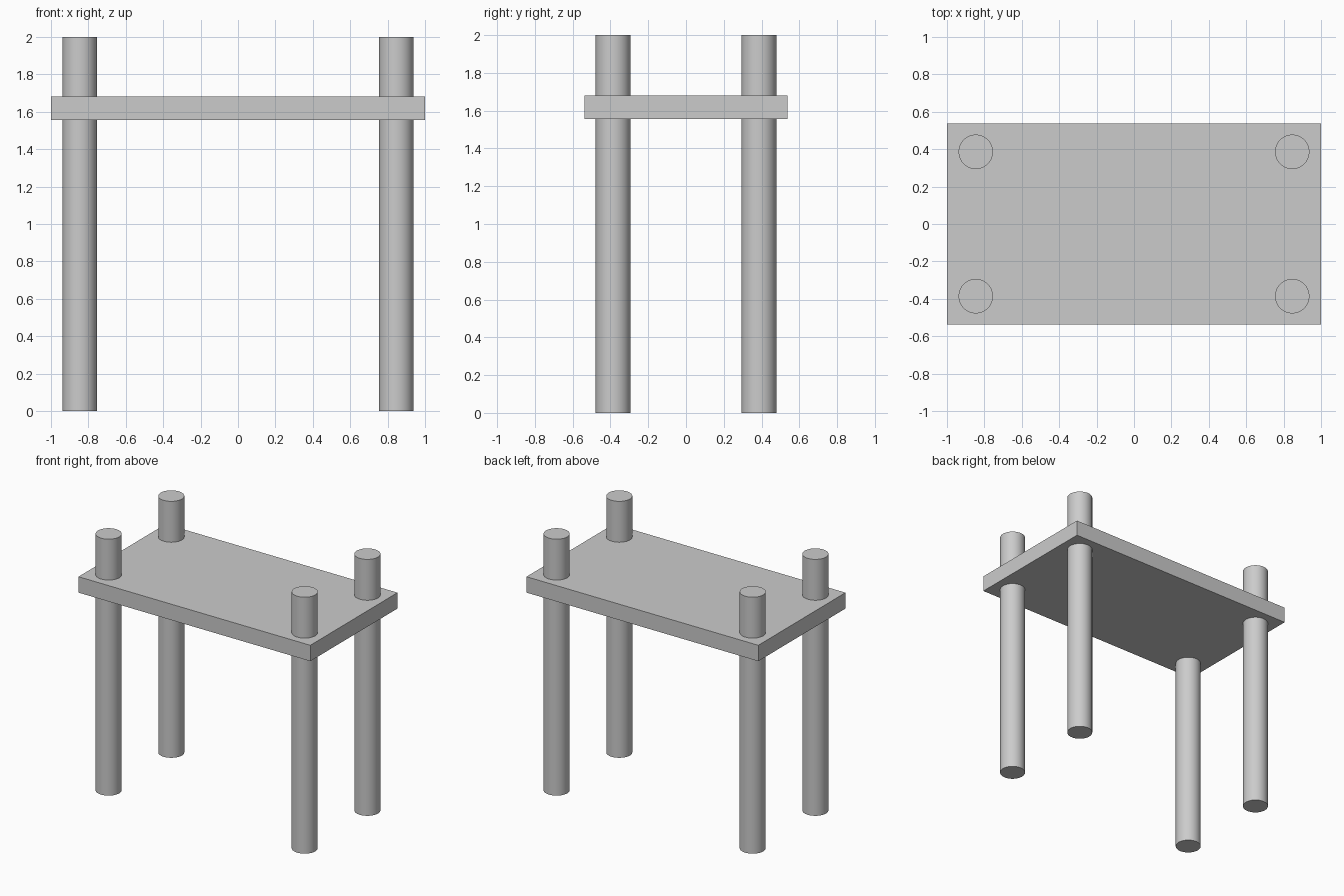
import bpy
import math

if "Cube" in bpy.data.objects:
    bpy.data.objects.remove(bpy.data.objects["Cube"])

# Table top: a flat rectangular slab
Z_LOW, Z_HIGH = 1.557, 1.681
bpy.ops.mesh.primitive_cube_add(size=1, location=(0, 0, (Z_LOW + Z_HIGH) / 2))
top = bpy.context.object
top.name = "table_top"
top.scale = (2.0, 1.075, Z_HIGH - Z_LOW)
bpy.ops.object.transform_apply(location=False, rotation=False, scale=True)


# Round posts that pass through the slab at each corner
def add_post(name, x, y):
    bpy.ops.mesh.primitive_cylinder_add(
        vertices=64, radius=0.092, depth=2.0, location=(x, y, 1.0))
    post = bpy.context.object
    post.name = name
    bpy.ops.object.shade_smooth_by_angle(angle=math.radians(30))


for side, sx in (("left", -1), ("right", 1)):
    for end, sy in (("front", -1), ("back", 1)):
        add_post(f"{end}_{side}_leg", sx * 0.846, sy * 0.386)
